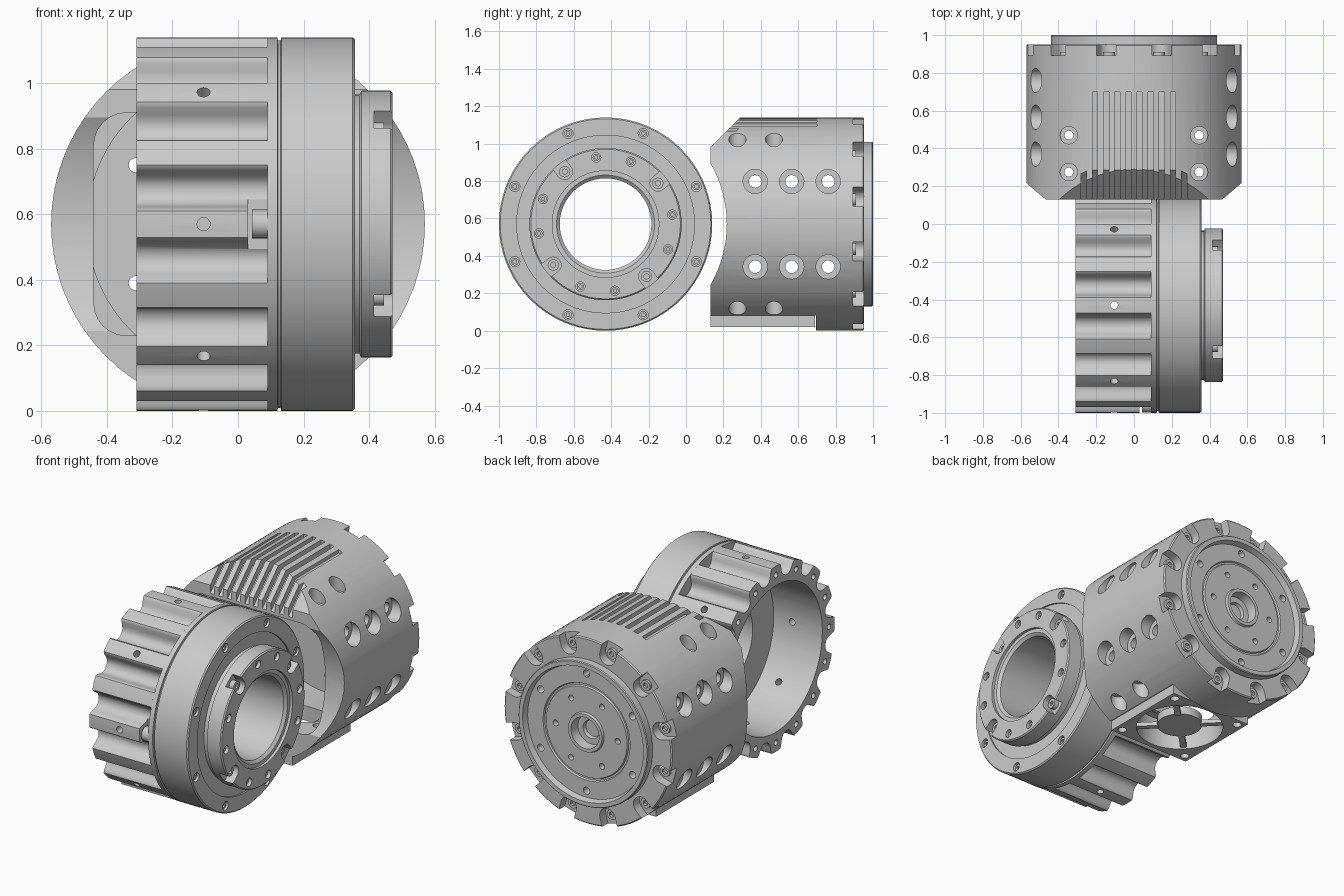
import bpy, bmesh
from math import pi, cos, sin, hypot, atan2, radians
from mathutils import Vector, Matrix

if "Cube" in bpy.data.objects:
    bpy.data.objects.remove(bpy.data.objects["Cube"])

CZ, JY = 0.57, -0.43          # common axis height, joint centre in y
TAU = 2 * pi

# Polar frames: joint axis runs along x, housing axis runs along y
def J(a, r, t): return Vector((a, JY + r * cos(t), CZ + r * sin(t)))
def H(a, r, t): return Vector((r * cos(t), a, CZ + r * sin(t)))

def to_obj(bm, name):
    bmesh.ops.remove_doubles(bm, verts=bm.verts, dist=1e-5)
    bmesh.ops.recalc_face_normals(bm, faces=bm.faces)
    me = bpy.data.meshes.new(name)
    bm.to_mesh(me)
    bm.free()
    ob = bpy.data.objects.new(name, me)
    bpy.context.collection.objects.link(ob)
    return ob

def finish(ob):
    ob.data.polygons.foreach_set("use_smooth", [True] * len(ob.data.polygons))
    ob.data.set_sharp_from_angle(angle=radians(30))

def cut(ob, bm):
    """Subtract the shapes in bm from ob and bake the result."""
    tool = to_obj(bm, "cutter")
    tool.hide_render = True
    m = ob.modifiers.new("cut", 'BOOLEAN')
    m.operation, m.solver, m.object = 'DIFFERENCE', 'EXACT', tool
    bpy.context.view_layer.update()
    dg = bpy.context.evaluated_depsgraph_get()
    me = bpy.data.meshes.new_from_object(ob.evaluated_get(dg))
    ob.modifiers.clear()
    ob.data = me
    bpy.data.objects.remove(tool)

def cyl(bm, p0, p1, r, n=20):
    p0, p1 = Vector(p0), Vector(p1)
    d = p1 - p0
    mat = Matrix.Translation((p0 + p1) / 2) @ d.to_track_quat('Z', 'Y').to_matrix().to_4x4()
    bmesh.ops.create_cone(bm, cap_ends=True, segments=n, radius1=r, radius2=r, depth=d.length, matrix=mat)

def box(bm, lo, hi):
    lo, hi = Vector(lo), Vector(hi)
    mat = Matrix.Translation((lo + hi) / 2) @ Matrix.Diagonal((*(hi - lo), 1))
    bmesh.ops.create_cube(bm, size=1, matrix=mat)

def prism(bm, a, b):
    """Solid between two matching point loops."""
    a, b = [bm.verts.new(p) for p in a], [bm.verts.new(p) for p in b]
    bm.faces.new(a)
    bm.faces.new(b)
    for i in range(len(a)):
        bm.faces.new((a[i - 1], a[i], b[i], b[i - 1]))

def lathe(bm, frame, profile, angles=None, closed=True):
    """Turn (r, a) points; profile may be a function of the angle."""
    angles = angles or [TAU * i / 72 for i in range(72)]
    rings = [[bm.verts.new(frame(a, r, t)) for r, a in (profile(t) if callable(profile) else profile)]
             for t in angles]
    n = len(rings[0])
    for i, ring in enumerate(rings):
        for k in range(0 if closed else 1, n):
            bm.faces.new((rings[i - 1][k - 1], ring[k - 1], ring[k], rings[i - 1][k]))

def u_slot(bm, frame, t, rc, h, out, lo, hi):
    """Counterbore that breaks out through the rim."""
    uv = [(out, -h)] + [(rc - h * cos(p), h * sin(p)) for p in [pi * (i / 10 - .5) for i in range(11)]] + [(out, h)]
    pol = [(hypot(u, v), t + atan2(v, u)) for u, v in uv]
    prism(bm, [frame(lo, r, q) for r, q in pol], [frame(hi, r, q) for r, q in pol])

def holes(bm, frame, rc, r, lo, hi, angles):
    for t in angles:
        cyl(bm, frame(lo, rc, t), frame(hi, rc, t), r, 16)

def around(n, start=0.0):
    return [radians(start) + TAU * i / n for i in range(n)]

def screws(name, frame, rc, r, lo, hi, angles):
    bm = bmesh.new()
    holes(bm, frame, rc, r, lo, hi, angles)
    ob = to_obj(bm, name)
    bm = bmesh.new()
    for t in angles:          # hex sockets
        cyl(bm, frame(hi - (hi - lo) * .5, rc, t), frame(hi + .02, rc, t), r * .5, 6)
    cut(ob, bm)
    finish(ob)

# ---- Fluted joint shell: round grooves between rounded lands ----
half = 0.125                  # half-angle of one groove
side = [(1, 0), (.94, .05), (.85, .2), (.75, .5), (.6, .78), (.35, .94)]
groove = [(-s, g) for s, g in side] + [(0, 1)] + side[::-1]
ang, rad = [], {}
for c in around(16, 11.25):
    for s, g in groove:
        ang.append(c + s * half)
        rad[ang[-1]] = .569 - .08 * g
    ang.append(c + TAU / 32)
    rad[ang[-1]] = .57
bm = bmesh.new()
lathe(bm, J, lambda t: [(rad[t], -.31), (rad[t], .09), (.45, .09), (.45, -.31)], ang)
shell = to_obj(bm, "fluted_shell")
bm = bmesh.new()
holes(bm, J, .515, .017, -.35, -.25, around(16))
box(bm, (.03, JY - .7, CZ - .075), (.12, JY - .485, CZ + .075))
cut(shell, bm)
bm = bmesh.new()
for t in around(8):
    cyl(bm, J(-.105, .4, t), J(-.105, .62, t), .02, 16)
cut(shell, bm)
finish(shell)
bm = bmesh.new()
cyl(bm, J(.042, .525, pi), J(.1, .525, pi), .044)
finish(to_obj(bm, "side_plug"))

# ---- Joint output ring and flange ----
bm = bmesh.new()
lathe(bm, J, [(.245, .02), (.455, .02), (.455, .09), (.57, .09), (.57, .12), (.56, .122), (.56, .13),
              (.57, .132), (.57, .350), (.563, .357), (.475, .357), (.475, .347), (.395, .347), (.395, .37),
              (.407, .376), (.407, .465), (.4, .472), (.285, .472), (.285, .455), (.262, .455), (.245, .44)])
ring = to_obj(bm, "joint_ring")
bm = bmesh.new()
holes(bm, J, .525, .027, .33, .4, around(8, 22.5))
big = around(4, 38)
for t in big:
    u_slot(bm, J, t, .355, .042, .44, .415, .5)
small = [t for t in around(12, 8) if min(abs(t - b) for b in big + [big[3] - TAU, big[0] + TAU]) > .1]
holes(bm, J, .36, .025, .43, .5, small)
cut(ring, bm)
finish(ring)
screws("ring_screws", J, .525, .02, .325, .347, around(8, 22.5))
screws("flange_screws", J, .355, .03, .41, .445, big)
screws("flange_bolts", J, .36, .019, .42, .455, small)

# ---- Motor housing ----
bm = bmesh.new()
lathe(bm, H, [(0, .13), (.57, .13), (.57, .945), (.563, .951), (.44, .951), (.44, .995), (.435, 1), (.41, 1),
              (.40, .965), (.295, .965), (.29, .955), (.28, .955), (.275, .965), (.12, .965), (.115, .98),
              (.095, .98), (.09, .92), (.055, .92), (.05, .90), (0, .90)], closed=False)
housing = to_obj(bm, "motor_housing")
bm = bmesh.new()              # hollow inside
lathe(bm, H, [(0, .17), (.33, .17), (.46, .30), (.46, .87), (0, .87)], closed=False)
cut(housing, bm)
bm = bmesh.new()              # concave saddle around the joint
cyl(bm, (-1, JY, CZ), (1, JY, CZ), .648, 96)
cut(housing, bm)
bm = bmesh.new()              # sloped top front and flat seat for the fan
tri = [(0, .85), (.45, 1.30), (0, 1.30)]
prism(bm, [(-.8, y, z) for y, z in tri], [(.8, y, z) for y, z in tri])
box(bm, (-.5, 0, -.1), (.5, .695, .08))
cut(housing, bm)
bm = bmesh.new()              # front window with rounded corners
win = [(sx * .34 + .1 * cos(a), sz * .24 + .1 * sin(a)) for sx, sz, q in
       ((1, 1, 0), (-1, 1, 1), (-1, -1, 2), (1, -1, 3)) for a in [pi / 2 * (q + i / 6) for i in range(7)]]
prism(bm, [(x, 0, CZ + z) for x, z in win], [(x, .32, CZ + z) for x, z in win])
cut(housing, bm)
bm = bmesh.new()              # cooling slots over the top
slot = [(.70, 1.25), (.70, 1.08), (.285, 1.08), (.06, .855), (.06, 1.25)]
for i in range(10):
    x = (i - 4.5) * .059
    prism(bm, [(x - .014, y, z + .005) for y, z in slot], [(x + .014, y, z + .005) for y, z in slot])
cut(housing, bm)
bm = bmesh.new()              # counterbores and rim notches
for s in (-1, 1):
    for q in (-.228, .228):
        for y in (.37, .565, .76):
            cyl(bm, (s * .47, y, CZ + q), (s * .7, y, CZ + q), .065, 28)
    for x in (-.345, .345):
        for y in (.275, .47):
            cyl(bm, (x, y, CZ + s * .39), (x, y, CZ + s * .7), .046, 24)
for t in around(12, 15):
    u_slot(bm, H, t, .51, .053, .65, .893, .97)
cut(housing, bm)
bm = bmesh.new()              # through holes
for q in (-.228, .228):
    for y in (.37, .565, .76):
        cyl(bm, (-.7, y, CZ + q), (.7, y, CZ + q), .034)
holes(bm, H, .36, .022, .8, 1.1, around(6, 30))
holes(bm, H, .21, .018, .93, 1.1, around(6, 0))
cyl(bm, (0, .41, .0), (0, .41, .2), .25, 48)
cut(housing, bm)
bm = bmesh.new()
for x in (-.345, .345):
    for y in (.275, .47):
        cyl(bm, (x, y, -.1), (x, y, 1.3), .024)
cut(housing, bm)
finish(housing)
screws("rim_screws", H, .51, .032, .88, .91, around(12, 15))

# ---- Cooling fan under the housing ----
FY = .41
bm = bmesh.new()
box(bm, (-.28, FY - .28, .02), (.28, FY + .28, .08))
frame = to_obj(bm, "fan_frame")
bm = bmesh.new()
cyl(bm, (0, FY, 0), (0, FY, .2), .25, 48)
for x in (-.235, .235):
    for y in (-.235, .235):
        cyl(bm, (x, FY + y, 0), (x, FY + y, .2), .025)
cut(frame, bm)
finish(frame)
bm = bmesh.new()
cyl(bm, (0, FY, .035), (0, FY, .085), .13, 40)
for t in around(4, 45):
    d, n = Vector((cos(t), sin(t), 0)), Vector((-sin(t), cos(t), 0)) * .018
    quad = [d * .12 - n, d * .255 - n, d * .255 + n, d * .12 + n]
    prism(bm, [p + Vector((0, FY, .03)) for p in quad], [p + Vector((0, FY, .055)) for p in quad])
finish(to_obj(bm, "fan_hub"))
